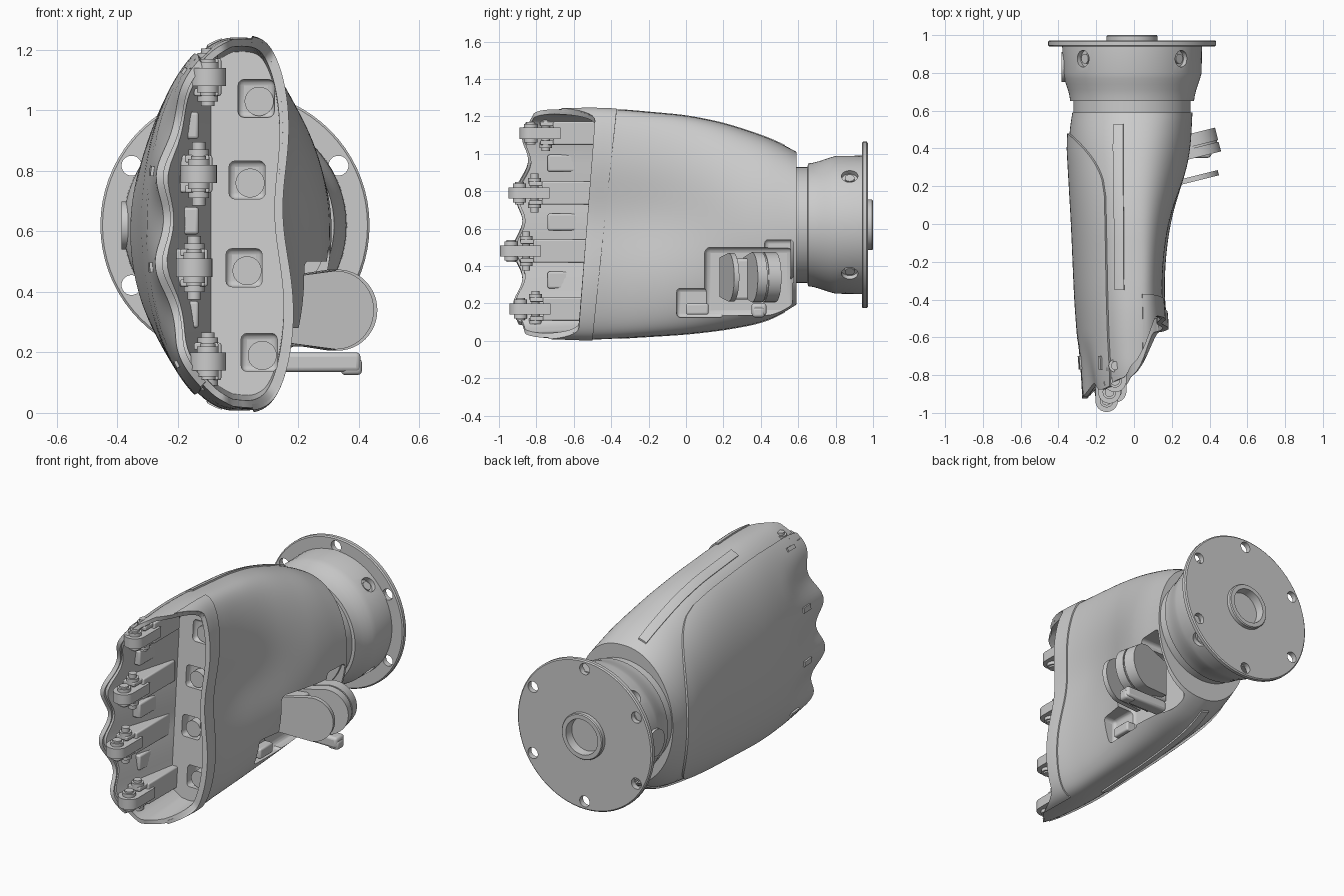
import bpy, bmesh, math
from mathutils import Vector
from math import sin, cos, pi, sqrt

if "Cube" in bpy.data.objects:
    bpy.data.objects.remove(bpy.data.objects["Cube"])

def make(name, verts, faces, angle=35):
    me = bpy.data.meshes.new(name)
    me.from_pydata([tuple(v) for v in verts], [], faces)
    bm = bmesh.new(); bm.from_mesh(me)
    bmesh.ops.recalc_face_normals(bm, faces=bm.faces)
    if bm.calc_volume(signed=True) < 0:
        bmesh.ops.reverse_faces(bm, faces=bm.faces)
    bm.to_mesh(me); bm.free()
    ob = bpy.data.objects.new(name, me)
    bpy.context.collection.objects.link(ob)
    smooth(ob, angle)
    return ob

def smooth(ob, angle=35):
    bpy.ops.object.select_all(action='DESELECT')
    ob.select_set(True); bpy.context.view_layer.objects.active = ob
    bpy.ops.object.shade_smooth_by_angle(angle=math.radians(angle))

def extrude(name, loop, vec):
    n, vec = len(loop), Vector(vec)
    vs = [Vector(p) for p in loop] + [Vector(p) + vec for p in loop]
    fs = [tuple(range(n)), tuple(range(n, 2 * n))]
    fs += [(i, (i + 1) % n, n + (i + 1) % n, n + i) for i in range(n)]
    return make(name, vs, fs)

def cyl(name, p0, p1, r, seg=28):
    p0, d = Vector(p0), Vector(p1) - Vector(p0)
    a = d.orthogonal().normalized(); b = d.normalized().cross(a)
    return extrude(name, [p0 + r * (a * cos(2*pi*i/seg) + b * sin(2*pi*i/seg)) for i in range(seg)], d)

def box(name, lo, hi, bev=0.0):
    (x, y, z), (X, Y, Z) = lo, hi
    ob = extrude(name, [(x, y, z), (X, y, z), (X, Y, z), (x, Y, z)], (0, 0, Z - z))
    if bev:
        bm = bmesh.new(); bm.from_mesh(ob.data)
        bmesh.ops.bevel(bm, geom=bm.edges[:], offset=bev, segments=3, profile=0.5, affect='EDGES')
        bm.to_mesh(ob.data); bm.free(); smooth(ob)
    return ob

def lathe(name, prof, cx, cz, seg=72):
    n = len(prof)
    vs = [(cx + r*cos(2*pi*i/seg), y, cz + r*sin(2*pi*i/seg)) for i in range(seg) for y, r in prof]
    fs = [(i*n + j, i*n + j + 1, (i+1) % seg*n + j + 1, (i+1) % seg*n + j) for i in range(seg) for j in range(n-1)]
    fs += [tuple(i*n for i in range(seg)), tuple(i*n + n - 1 for i in range(seg))]
    return make(name, vs, fs)

def cut(ob, cutters):
    for c in cutters:
        c.hide_render = True
        bpy.context.view_layer.objects.active = ob
        ob.modifiers.clear()
        safe = ob.data.copy()
        for solver in ('EXACT', 'FLOAT'):
            m = ob.modifiers.new("cut", 'BOOLEAN')
            m.operation, m.solver, m.object = 'DIFFERENCE', solver, c
            bpy.ops.object.modifier_apply(modifier=m.name)
            if len(ob.data.polygons) > len(safe.polygons) * .6: break
            ob.data = safe.copy()      # this cut failed, keep the uncut part
        bpy.data.objects.remove(c, do_unlink=True)
    smooth(ob)

def clamp(v): return max(0.0, min(1.0, v))
def step(a, b, v):
    u = clamp((v - a) / (b - a)); return u * u * (3 - 2 * u)
def lin(tab, y):
    for (a, p), (b, q) in zip(tab, tab[1:]):
        if y <= b: return p + (q - p) * clamp((y - a) / (b - a))
    return tab[-1][1]
def ease(tab, y):
    w = min(.025, max(.002, (.6 - y) / 3))
    return sum(lin(tab, y + d * w) for d in range(-3, 4)) / 7

# Hand outline measured along y
XL = [(-1, -.265), (-.8, -.275), (-.4, -.305), (0, -.322), (.45, -.348), (.6, -.325)]
XR = [(-.9, .18), (-.53, .205), (-.4, .185), (-.2, .19), (0, .215), (.2, .26), (.4, .30), (.6, .31)]
ZL = [(-.95, .05), (-.8, .016), (-.5, .005), (-.37, .012), (0, .035), (.2, .058), (.4, .095), (.5, .135), (.6, .2)]
ZH = [(-.95, 1.19), (-.8, 1.235), (-.5, 1.243), (-.37, 1.238), (0, 1.205), (.2, 1.165), (.4, 1.1), (.5, 1.06), (.6, 1.005)]
def wave(z): return cos(2 * pi * (z - .17) / .313)

def skin(th, y, off=0.0):
    def raw(t):
        s, lo, hi = sin(t), ease(ZL, y), ease(ZH, y)
        z = (lo + hi) / 2 + (hi - lo) / 2 * cos(t)
        if s < 0:
            x = -.01 + s * (-.01 - ease(XL, y)) - .02 * (1 - wave(z)) * clamp((-.6 - y) / .3) * s
        else:
            w = 1 - step(-.3, .35, y)
            f = (1 - cos(t)) / 2
            waist = 1 - .25 * w * math.exp(-((f - .47) / .2) ** 2) - .06 * w * (1 - f)
            x = -.01 + (ease(XR, y) + .01) * s ** (.8 - .26 * w) * waist
        return Vector((x, y, z))
    p = raw(th)
    if off:
        d = raw(th + .04) - raw(th - .04)
        p += Vector((-d.z, 0, d.x)).normalized() * off
    return p

def front_edge(th):
    s, z = sin(th), .62 + .6 * cos(th)
    right = -.53 + .08 * (z - .62)
    left = -.885 + .06 * clamp((z - .7) / .5) - .025 * wave(z)
    return left + (right - left) * step(-.2, .45, s)

def patch(name, t0, t1, y0, y1, off, n=24, m=24):
    """Thin raised panel lying on the hand skin."""
    vs = []
    for o in (off, -.012):
        for i in range(n + 1):
            t = t0 + (t1 - t0) * i / n
            a, b = y0(t), y1(t)
            vs += [skin(t, a + (b - a) * j / m, o) for j in range(m + 1)]
    N, r = (n + 1) * (m + 1), m + 1
    fs = [(k + i*r + j, k + i*r + j + 1, k + (i+1)*r + j + 1, k + (i+1)*r + j)
          for k in (0, N) for i in range(n) for j in range(m)]
    edge = [i*r for i in range(n)] + [n*r + j for j in range(m)] + \
           [i*r + m for i in range(n, 0, -1)] + list(range(m, 0, -1))
    fs += [(a, b, N + b, N + a) for a, b in zip(edge, edge[1:] + edge[:1])]
    return make(name, vs, fs)

# Palm shell with its open front cavity
T, M = 112, 40
ang = [2 * pi * (i + .5) / T for i in range(T)]
rings = [[skin(t, .59 + (front_edge(t) - .59) * j / M) for t in ang] for j in range(M + 1)]
rim, floor = [], []
for p in rings[-1]:
    x, z = -.03 + (p.x + .03) * .88, .62 + (p.z - .62) * .96
    rim.append(Vector((x, p.y, z)))
    floor.append(Vector((max(x, -.09), -.46 + .08 * (z - .62), .62 + (z - .62) * .97)))
rings += [rim, floor]
fs = [(j*T + i, j*T + (i+1) % T, (j+1)*T + (i+1) % T, (j+1)*T + i) for j in range(len(rings) - 1) for i in range(T)]
fs += [tuple(range(T)), tuple(range((len(rings) - 1) * T, len(rings) * T))]
palm = make("palm_shell", [p for r in rings for p in r], fs)

# Thumb recess and finger sockets cut out of the palm
sockets = [(.06, 1.04), (.03, .77), (.02, .48), (.07, .2)]
cut(palm, [box("thumb_cut", (.09, .1, .135), (.6, .57, .5), .03),
           box("thumb_cut_rear", (.11, .42, .3), (.6, .575, .54), .02),
           box("thumb_cut_front", (.1, -.05, .125), (.6, .2, .28), .02)] +
          [box("socket_cut", (x - .06, -.7, z - .063), (x + .06, -.40, z + .063), .02) for x, z in sockets])
for i, (x, z) in enumerate(sockets):
    cyl(f"socket_post_{i}", (x + .01, -.455 + .08 * (z - .62), z - .01), (x + .01, -.38, z - .01), .048)

# Raised skin panels: back of the hand, front collar, side strips, knuckle tabs
A, B = pi + .45, 2 * pi - .45
def panel_end(t):
    u = (2 * t - A - B) / (B - A)
    return .15 + .33 * sqrt(max(0, 1 - u * u))
patch("back_panel", A, B, lambda t: front_edge(t) - .015, panel_end, .012, 64, 30)
patch("front_collar", .1, pi - .1, front_edge, lambda t: -.435 + .065 * cos(t), .008, 64, 8)
for name, c in (("upper_strip", 2 * pi - .22), ("lower_strip", pi + .22)):
    patch(name, c - .08, c + .08, lambda t: -.35, lambda t: .53, .009, 6, 40)
knuckles = [(-.10, -.89, 1.11), (-.13, -.95, .79), (-.145, -.995, .48), (-.10, -.945, .17)]
for i, (x, y, z) in enumerate(knuckles):
    c = 2 * pi - math.acos((z - .62) / .6)
    patch(f"knuckle_tab_{i}", c - .025, c + .025, lambda t: -.77, lambda t: -.7, .022, 3, 3)

# Finger joints: lug, hinge pins and clevis block
for i, (x, y, z) in enumerate(knuckles):
    r, yc = .06, y + .06
    arc = [(x + r*cos(a), yc + r*sin(a), z - .03) for a in [pi + pi*k/16 for k in range(17)]]
    extrude(f"finger_lug_{i}", arc + [(x + r, yc + .16, z - .03), (x - r, yc + .16, z - .03)], (0, 0, .06))
    cyl(f"tip_pin_{i}", (x, yc, z - .06), (x, yc, z + .06), .025)
    cyl(f"tip_pin_head_{i}", (x, yc, z - .05), (x, yc, z + .05), .036)
    h = .095 if i in (0, 3) else .105
    cyl(f"hinge_pin_{i}", (x, yc + .08, z - h), (x, yc + .08, z + h), .022)
    for s in (-1, 1):
        cyl(f"hinge_collar_{i}_{s}", (x, yc + .08, z + s*.05), (x, yc + .08, z + s*.08), .034)
        box(f"clevis_cheek_{i}_{s}", (x - .045, yc + .05, z + s*.05 - .012), (x + .035, yc + .16, z + s*.05 + .012), .005)
    back = x - .045 if i in (0, 3) else -.22
    box(f"clevis_block_{i}", (back, yc + .12, z - .062), (x + .045, -.47, z + .062), .008)
# Ribs between neighbouring fingers
for i in range(3):
    z = (knuckles[i][2] + knuckles[i + 1][2]) / 2
    box(f"web_rib_{i}", (-.2, -.74, z - .045), (-.13, -.47, z + .045), .01)

# Wrist barrel, flange and hub
CX, CZ = -.01, .62
wrist = lathe("wrist_barrel", [(.56, .31), (.65, .31), (.652, .328), (.68, .332), (.71, .34), (.74, .35),
                               (.77, .36), (.80, .368), (.945, .37)], CX, CZ)
flange = lathe("wrist_flange", [(.94, .37), (.94, .438), (.946, .445), (.966, .445), (.972, .438),
                                (.972, .135), (.994, .135), (1.0, .13), (1.0, .105), (.95, .10)], CX, CZ)
bolts = [pi / 6 + k * pi / 3 for k in range(6)]
cut(flange, [cyl("bolt_cut", (CX + .395*cos(a), .9, CZ + .395*sin(a)),
                 (CX + .395*cos(a), 1.1, CZ + .395*sin(a)), .033, 20) for a in bolts])
def radial(a, r, y): return (CX + r * cos(a), y, CZ + r * sin(a))
screws = [pi / 4 + k * pi / 2 for k in range(4)]
cut(wrist, [cyl("screw_cut", radial(a, .34, .875), radial(a, .45, .875), .044, 24) for a in screws])
for k, a in enumerate(screws):
    cyl(f"wrist_screw_{k}", radial(a, .33, .875), radial(a, .355, .875), .026, 20)
cyl("wrist_port", (-.33, .83, CZ), (-.385, .83, CZ), .08)

# Thumb base: tilted round plates, link and foot
ca, sa = cos(.245), sin(.245)
def thumb_plate(name, x, y, d0, d1, r, back):
    prof = [(r*cos(a), r*sin(a)) for a in [-pi/2 + pi*k/24 for k in range(25)]]
    prof += [(-back, r * .8), (-back, -r * .8)]
    loop = [(x + u*ca - d0*sa, y + u*sa + d0*ca, .34 + v) for u, v in prof]
    return extrude(name, loop, (-(d1 - d0) * sa, (d1 - d0) * ca, 0))
thumb_plate("thumb_motor_front", .315, .415, -.065, -.012, .134, .18)
thumb_plate("thumb_motor_core", .315, .415, -.03, .02, .126, .18)
thumb_plate("thumb_motor_rear", .315, .415, -.003, .065, .134, .18)
thumb_plate("thumb_front_plate", .32, .24, -.014, .014, .13, .2)
box("thumb_link", (.09, .23, .22), (.24, .4, .44), .015)
box("thumb_foot", (.12, .35, .135), (.405, .43, .2), .015)
box("thumb_foot_tip", (.34, .355, .125), (.41, .42, .18), .015)
box("recess_ledge", (.05, 0, .14), (.15, .12, .2), .01)
